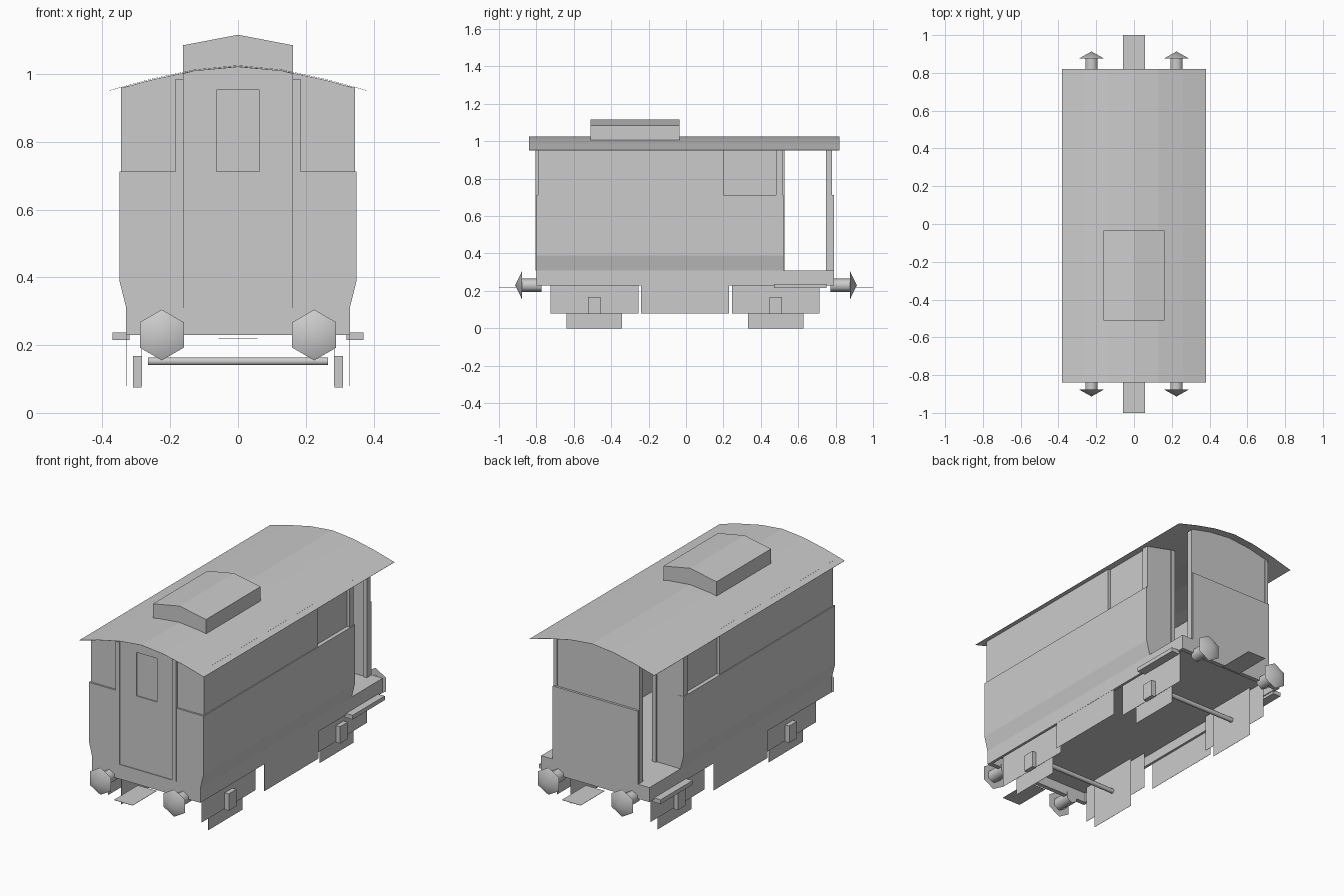
import bpy
import math

if "Cube" in bpy.data.objects:
    bpy.data.objects.remove(bpy.data.objects["Cube"])

# ---- helpers ----
def mesh(name, verts, faces):
    me = bpy.data.meshes.new(name)
    me.from_pydata(verts, [], faces)
    me.update()
    ob = bpy.data.objects.new(name, me)
    bpy.context.collection.objects.link(ob)
    return ob

def extrude(name, prof, y0, y1):
    """Closed xz profile (counter-clockwise seen from the front) pushed along y."""
    n = len(prof)
    verts = [(x, y0, z) for x, z in prof] + [(x, y1, z) for x, z in prof]
    faces = [tuple(range(n)), tuple(reversed(range(n, 2 * n)))]
    faces += [(i, i + n, (i + 1) % n + n, (i + 1) % n) for i in range(n)]
    return mesh(name, verts, faces)

def box(name, x0, x1, y0, y1, z0, z1):
    return extrude(name, [(x0, z0), (x1, z0), (x1, z1), (x0, z1)], y0, y1)

def mirrored(ob):
    m = ob.modifiers.new("mirror", 'MIRROR')
    m.use_axis = (True, False, False)
    return ob

def cyl(name, r1, r2, depth, loc, rot, sides):
    bpy.ops.mesh.primitive_cone_add(vertices=sides, radius1=r1, radius2=r2,
                                    depth=depth, location=loc, rotation=rot)
    ob = bpy.context.object
    ob.name = name
    bpy.ops.object.shade_smooth_by_angle(angle=math.radians(65))
    return ob

# ---- roof: thin low-poly arch ----
half = [(0, 1.026), (0.13, 1.013), (0.26, 0.985), (0.38, 0.952)]
arch = [(-x, z) for x, z in reversed(half[1:])] + half
extrude("roof", [(x, z - 0.001) for x, z in arch] + arch[::-1], -0.84, 0.82)

# wall tops tucked under the arch
def wall_top(w):
    inner = [p for p in half if p[0] < w]
    edge = (w, 0.985 - (w - 0.26) * 0.275) if w > 0.26 else (w, 0.985)
    pts = inner + [edge]
    full = [(-x, z) for x, z in reversed(pts[1:])] + pts
    return [(x, z - 0.003) for x, z in full][::-1]

# roof hood
extrude("roof_hood", [(-0.162, 0.98), (0.162, 0.98), (0.162, 1.085),
                      (0, 1.116), (-0.162, 1.085)], -0.51, -0.035)

# ---- chassis (hollow underneath) and body sides ----
box("chassis_floor", -0.33, 0.33, -0.80, 0.79, 0.285, 0.31)
mirrored(box("chassis_side_beam", 0.315, 0.33, -0.80, 0.79, 0.23, 0.29))
box("front_buffer_beam", -0.32, 0.32, -0.80, -0.775, 0.23, 0.29)
box("rear_buffer_beam", -0.32, 0.32, 0.765, 0.79, 0.23, 0.29)
mirrored(extrude("lower_side_wall", [(0.31, 0.31), (0.33, 0.31), (0.35, 0.39),
                                     (0.35, 0.713), (0.31, 0.713)], -0.795, 0.52))
mirrored(box("upper_side_wall", 0.32, 0.345, -0.79, 0.20, 0.71, 0.962))
mirrored(box("side_window_pane", 0.315, 0.328, 0.20, 0.48, 0.71, 0.965))
mirrored(box("side_window_post", 0.32, 0.345, 0.48, 0.515, 0.71, 0.962))

# ---- front end ----
extrude("front_wall", [(-0.325, 0.31), (0.325, 0.31), (0.345, 0.39)]
        + wall_top(0.345) + [(-0.345, 0.39)], -0.79, -0.76)
mirrored(extrude("front_lower_panel", [(0.185, 0.31), (0.33, 0.31), (0.35, 0.39),
                                       (0.35, 0.713), (0.185, 0.713)], -0.80, -0.78))
mirrored(box("front_door_post", 0.161, 0.185, -0.804, -0.78, 0.31, 0.985))
mirrored(box("front_door_leaf", 0.0007, 0.161, -0.796, -0.78, 0.31, 0.713))
mirrored(box("front_door_window_side", 0.063, 0.161, -0.796, -0.78, 0.713, 0.953))
mirrored(extrude("front_door_header", [(0, 0.953), (0.161, 0.953), (0.161, 1.002),
                                       (0.13, 1.01), (0, 1.022)], -0.796, -0.78))

# ---- rear bulkhead with open doorway, and balcony screen ----
mirrored(extrude("rear_bulkhead", [(0.175, 0.31), (0.33, 0.31), (0.349, 0.39),
                                   (0.349, 0.71), (0.343, 0.715), (0.343, 0.96),
                                   (0.26, 0.98), (0.175, 0.999)], 0.495, 0.518))
mirrored(box("rear_door_post", 0.161, 0.185, 0.49, 0.526, 0.31, 0.995))
box("balcony_screen_lower", -0.26, 0.26, 0.755, 0.79, 0.31, 0.713)
extrude("balcony_screen_upper", [(-0.255, 0.71), (0.255, 0.71)] + wall_top(0.255),
        0.755, 0.777)
mirrored(box("balcony_screen_post", 0.24, 0.262, 0.748, 0.78, 0.31, 0.975))

# steps beside the balcony
mirrored(box("side_step", 0.32, 0.37, 0.47, 0.75, 0.215, 0.238))

# ---- running gear ----
mirrored(box("middle_skirt", 0.328, 0.329, -0.24, 0.23, 0.08, 0.232))
for end, yc in (("front", -0.49), ("rear", 0.48)):
    mirrored(box(end + "_axle_skirt", 0.284, 0.285, yc - 0.235, yc + 0.235, 0.08, 0.29))
    mirrored(box(end + "_wheel_plate", 0.265, 0.266, yc - 0.148, yc + 0.148, 0.0, 0.29))
    mirrored(box(end + "_axle_box", 0.285, 0.31, yc - 0.033, yc + 0.033, 0.075, 0.168))
    cyl(end + "_axle", 0.013, 0.013, 0.53, (0, yc, 0.152), (0, math.pi / 2, 0), 6)

# ---- buffers and coupling plates ----
for end, s in (("front", -1), ("rear", 1)):
    rot = (-s * math.pi / 2, 0, 0)
    for side, x in (("left", -0.225), ("right", 0.225)):
        tag = f"{end}_{side}_buffer"
        cyl(tag + "_shaft", 0.037, 0.037, 0.11, (x, s * 0.828, 0.23), rot, 6)
        cyl(tag + "_head", 0.075, 0.0, 0.036, (x, s * 0.895, 0.23), rot, 6)
    y0, y1 = sorted((s * 0.79, s * 1.0))
    box(end + "_coupling_plate", -0.057, 0.057, y0, y1, 0.218, 0.2195)
